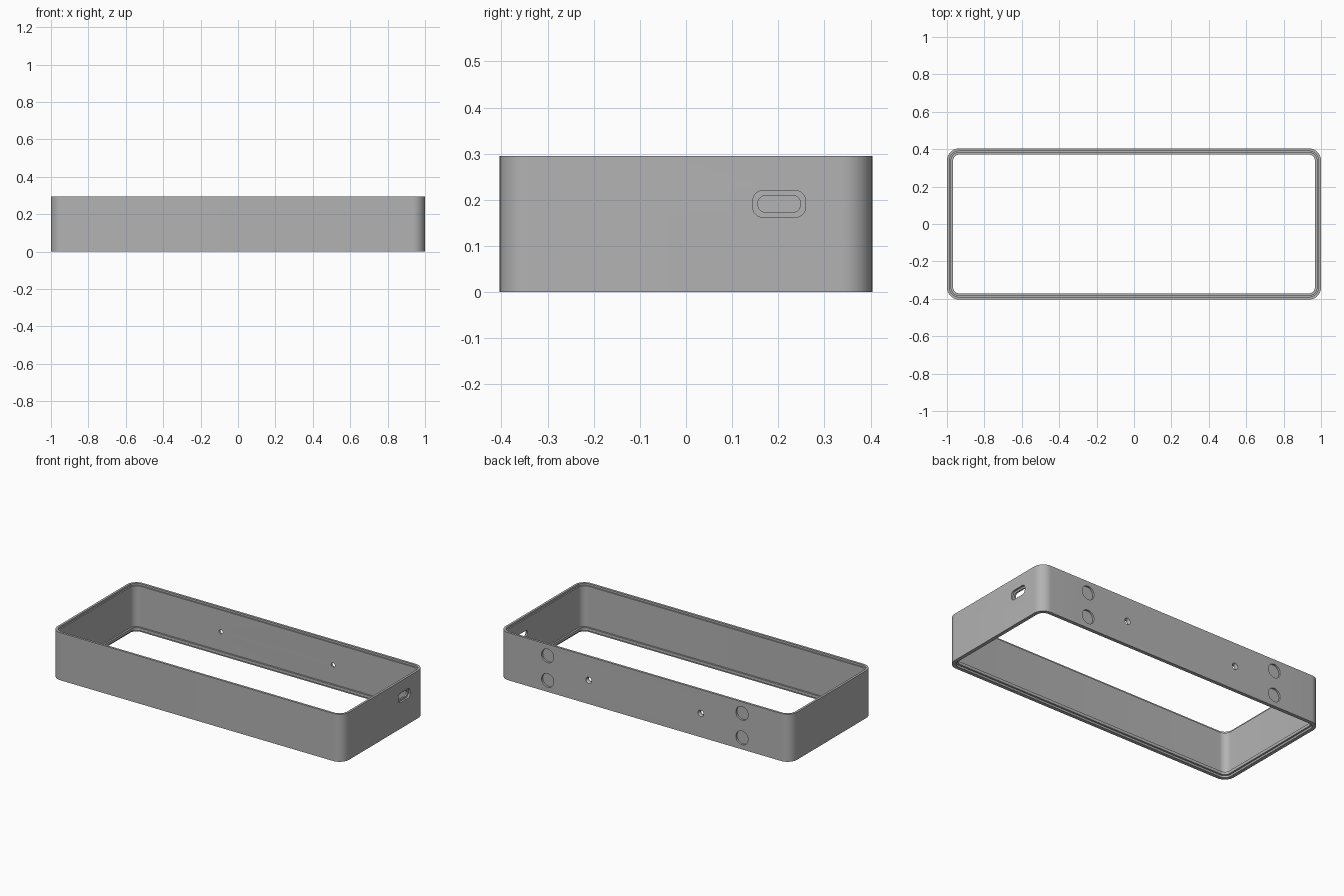
import bpy, bmesh
from math import sin, cos, pi
from mathutils import Matrix, Vector

if "Cube" in bpy.data.objects:
    bpy.data.objects.remove(bpy.data.objects["Cube"], do_unlink=True)

HALF_X, HALF_Y, HEIGHT, RADIUS = 1.0, 0.404, 0.295, 0.065
MID = HEIGHT / 2

grey = bpy.data.materials.new("matte grey")
grey.use_nodes = True
grey.diffuse_color = (0.45, 0.45, 0.45, 1)
grey.node_tree.nodes["Principled BSDF"].inputs["Base Color"].default_value = (0.45, 0.45, 0.45, 1)


def rounded_rect(hx, hy, r, steps=12):
    """Outline of a rounded rectangle, counter-clockwise."""
    points = []
    corners = [(1, 1), (-1, 1), (-1, -1), (1, -1)]
    for q, (sx, sy) in enumerate(corners):
        for i in range(steps + 1):
            a = (q + i / steps) * pi / 2
            points.append((sx * (hx - r) + r * cos(a), sy * (hy - r) + r * sin(a)))
    return points


def make_object(name, bm):
    bmesh.ops.recalc_face_normals(bm, faces=bm.faces)
    mesh = bpy.data.meshes.new(name)
    bm.to_mesh(mesh)
    bm.free()
    mesh.materials.append(grey)
    obj = bpy.data.objects.new(name, mesh)
    bpy.context.collection.objects.link(obj)
    return obj


def loft(name, rings, closed=False):
    """Join equal-length rings; close into a loop or cap both ends."""
    bm = bmesh.new()
    loops = [[bm.verts.new(p) for p in ring] for ring in rings]
    pairs = list(zip(loops, loops[1:]))
    if closed:
        pairs.append((loops[-1], loops[0]))
    else:
        bm.faces.new(loops[0])
        bm.faces.new(loops[-1])
    for a, b in pairs:
        n = len(a)
        for i in range(n):
            j = (i + 1) % n
            bm.faces.new((a[i], a[j], b[j], b[i]))
    return make_object(name, bm)


# Frame wall: stepped section (inset, z) carried round the rounded rectangle
section = [(0, 0), (0, HEIGHT), (0.014, HEIGHT), (0.014, HEIGHT - 0.012),
           (0.022, HEIGHT - 0.012), (0.022, 0.03), (0.033, 0.03),
           (0.033, 0.012), (0.022, 0.012), (0.022, 0)]
frame = loft("frame_wall", [
    [(x, y, z) for x, y in rounded_rect(HALF_X - d, HALF_Y - d, RADIUS - d)]
    for d, z in section], closed=True)

cutters = []


def cone_cutter(name, x, z, r_out, r_in, depth):
    """Round cutter entering the back wall."""
    bm = bmesh.new()
    extra = 0.01
    bmesh.ops.create_cone(bm, cap_ends=True, segments=32, radius1=r_in, radius2=r_out,
                          depth=depth + extra)
    turn = Matrix.Rotation(-pi / 2, 4, "X")
    place = Matrix.Translation(Vector((x, HALF_Y + (extra - depth) / 2, z)))
    bmesh.ops.transform(bm, matrix=place @ turn, verts=bm.verts)
    cutters.append(make_object(name, bm))


def slot_cutter(name, hy, hz, r, x0, x1):
    """Rounded slot cutter entering the right end wall."""
    outline = rounded_rect(hy, hz, r)
    cutters.append(loft(name, [[(x, 0.202 + u, 0.191 + v) for u, v in outline]
                               for x in (x0, x1)]))


# Magnet pockets and screw holes in the back
for side in (-1, 1):
    for level in (-1, 1):
        cone_cutter("pocket_cutter", side * 0.667, MID + level * 0.076, 0.042, 0.042, 0.012)
    cone_cutter("screw_cutter", side * 0.385, MID, 0.013, 0.013, 0.06)
    cone_cutter("countersink_cutter", side * 0.385, MID, 0.026, 0.011, 0.014)

# Port: shallow outer recess with a smaller opening through the wall
slot_cutter("port_recess_cutter", 0.057, 0.029, 0.022, HALF_X - 0.012, HALF_X + 0.02)
slot_cutter("port_hole_cutter", 0.046, 0.018, 0.0165, HALF_X - 0.06, HALF_X + 0.03)

for cutter in cutters:
    cutter.hide_render = True
    cut = frame.modifiers.new(cutter.name, "BOOLEAN")
    cut.operation = "DIFFERENCE"
    cut.solver = "EXACT"
    cut.object = cutter

# Bake the cuts, then remove the cutters
graph = bpy.context.evaluated_depsgraph_get()
baked = bpy.data.meshes.new_from_object(frame.evaluated_get(graph))
frame.modifiers.clear()
frame.data = baked
for cutter in cutters:
    bpy.data.objects.remove(cutter, do_unlink=True)

bpy.ops.object.select_all(action="DESELECT")
frame.select_set(True)
bpy.context.view_layer.objects.active = frame
bpy.ops.object.shade_smooth_by_angle(angle=pi / 6)
